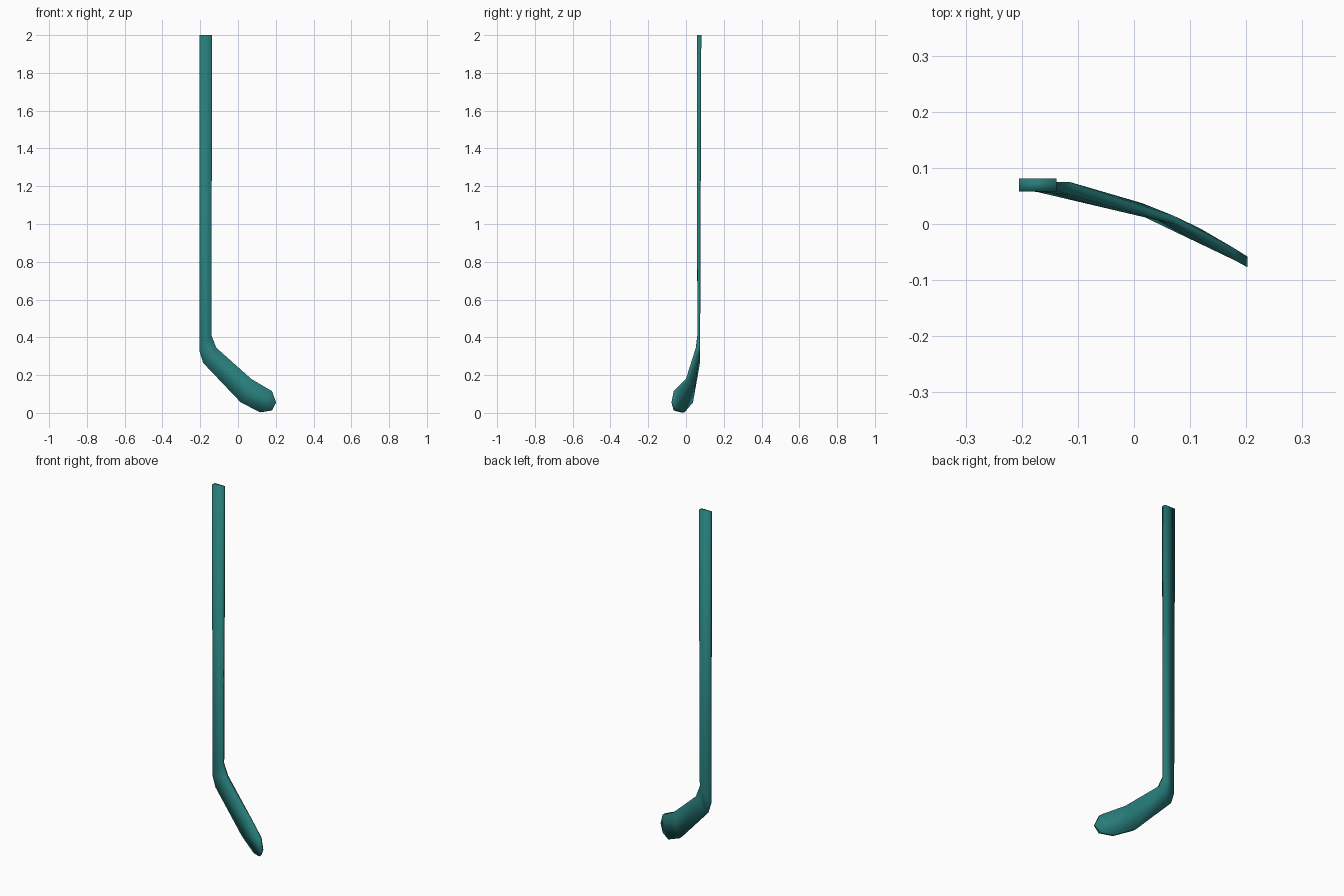
import bpy, bmesh

if "Cube" in bpy.data.objects:
    bpy.data.objects.remove(bpy.data.objects["Cube"])

# Each section: lower/heel edge and upper/toe edge as (x, z, y_front, y_back)
SECTIONS = [
    ((-0.205, 2.000, 0.058, 0.081), (-0.138, 2.000, 0.058, 0.081)),   # butt end
    ((-0.205, 0.330, 0.060, 0.074), (-0.140, 0.410, 0.060, 0.075)),   # neck
    ((-0.185, 0.265, 0.060, 0.074), (-0.115, 0.345, 0.052, 0.075)),   # heel
    ((0.015, 0.055, 0.014, 0.037), (0.070, 0.180, 0.000, 0.015)),     # blade
    ((0.118, 0.003, -0.028, -0.008), (0.180, 0.115, -0.065, -0.044)),
    ((0.180, 0.013, -0.065, -0.044), (0.202, 0.055, -0.077, -0.058)), # toe
]

bm = bmesh.new()
rings = []
for low, high in SECTIONS:
    ring = []
    for (x, z, y) in ((low[0], low[1], low[2]), (high[0], high[1], high[2]),
                      (high[0], high[1], high[3]), (low[0], low[1], low[3])):
        ring.append(bm.verts.new((x, y, z)))
    rings.append(ring)

# Loft the four-sided sections and cap both ends
for a, b in zip(rings, rings[1:]):
    for i in range(4):
        j = (i + 1) % 4
        bm.faces.new((a[i], a[j], b[j], b[i]))
bm.faces.new(rings[0])
bm.faces.new(rings[-1][::-1])
bmesh.ops.recalc_face_normals(bm, faces=bm.faces[:])
for f in bm.faces:
    f.smooth = True

mesh = bpy.data.meshes.new("hockey_stick")
bm.to_mesh(mesh)
bm.free()
stick = bpy.data.objects.new("hockey_stick", mesh)
bpy.context.collection.objects.link(stick)

# Teal finish
mat = bpy.data.materials.new("teal")
mat.diffuse_color = (0.02, 0.20, 0.19, 1.0)
mat.use_nodes = True
mat.node_tree.nodes["Principled BSDF"].inputs["Base Color"].default_value = mat.diffuse_color
mesh.materials.append(mat)
